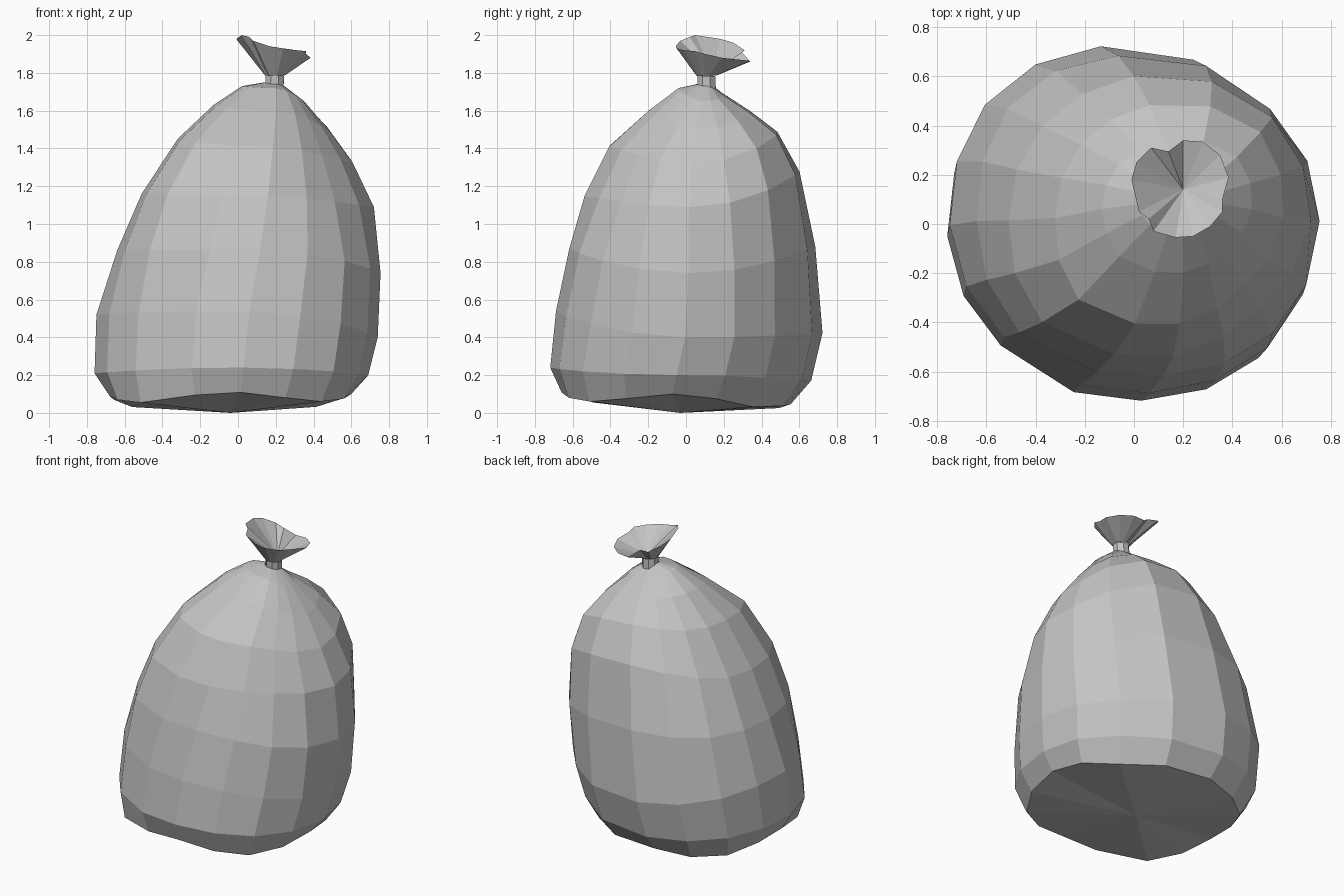
import bpy
import math

cube = bpy.data.objects.get("Cube")
if cube:
    bpy.data.objects.remove(cube, do_unlink=True)

grey = bpy.data.materials.new("grey plastic")
grey.use_nodes = True
colour = (0.55, 0.55, 0.55, 1)
grey.diffuse_color = colour
grey.node_tree.nodes["Principled BSDF"].inputs["Base Color"].default_value = colour


def loft(name, rings, start=None, end=None):
    """Skin equal-sized rings, with an optional closing fan at either end."""
    n = len(rings[0])
    verts = [p for ring in rings for p in ring]
    faces = []
    for r in range(len(rings) - 1):
        for i in range(n):
            j = (i + 1) % n
            a, b = r * n, (r + 1) * n
            faces.append((a + i, a + j, b + j, b + i))
    if start:
        verts.append(start)
        faces += [((i + 1) % n, i, len(verts) - 1) for i in range(n)]
    if end:
        verts.append(end)
        base = (len(rings) - 1) * n
        faces += [(base + i, base + (i + 1) % n, len(verts) - 1) for i in range(n)]
    mesh = bpy.data.meshes.new(name)
    mesh.from_pydata(verts, [], faces)
    mesh.materials.append(grey)
    obj = bpy.data.objects.new(name, mesh)
    bpy.context.collection.objects.link(obj)
    return obj


def slanted_ring(angles, left, right, front, back, bulges=(0, 0, 0, 0), drop=0):
    """Oval through four (offset, height) extremes, bulged on its four diagonals."""
    pts = []
    for deg in angles:
        c, s = math.cos(math.radians(deg)), math.sin(math.radians(deg))
        diagonal = (2 * s * c) ** 2
        bulge = bulges[int(deg % 360 // 90)] * diagonal
        x = (left[0] + right[0]) / 2 + ((right[0] - left[0]) / 2 + bulge) * c
        y = (front[0] + back[0]) / 2 + ((back[0] - front[0]) / 2 + bulge) * s
        z = c * c * (right if c > 0 else left)[1] + s * s * (back if s > 0 else front)[1]
        pts.append((x, y, z - drop * diagonal))
    return pts


# Bag body: slumped, leaning rings with slightly uneven creases
ANGLES = [-2, 20, 43, 70, 100, 121, 141, 161, 182, 203, 224, 253, 275, 296, 315, 335]
RINGS = [
    ((-.68, .09), (.60, .10), (-.66, .11), (.56, .05), (-.02, .03, .02, .04), .045),
    ((-.76, .21), (.69, .20), (-.72, .24), (.67, .17), (-.04, .03, -.02, .04)),
    ((-.75, .52), (.74, .40), (-.69, .54), (.73, .42), (-.05, .03, -.02, .03)),
    ((-.64, .86), (.755, .74), (-.62, .87), (.69, .88), (-.02, .04, .03, .02)),
    ((-.51, 1.16), (.72, 1.09), (-.54, 1.15), (.61, 1.28), (.01, 0, .05, -.04)),
    ((-.32, 1.45), (.61, 1.32), (-.41, 1.41), (.49, 1.49), (.04, 0, .05, -.04)),
    ((-.13, 1.63), (.48, 1.50), (-.20, 1.60), (.34, 1.60), (.03, 0, .02, -.02)),
    ((.02, 1.73), (.35, 1.65), (-.04, 1.72), (.21, 1.68)),
    ((.14, 1.75), (.245, 1.73), (.06, 1.74), (.15, 1.72)),
]
loft("bag_body", [slanted_ring(ANGLES, *r) for r in RINGS], start=(-.04, -.03, 0))

# Tied neck
OCTAGON = [i * 45 + 22 for i in range(8)]
neck = [slanted_ring(OCTAGON, (x - r, z), (x + r, z - .01), (y - r, z + .01), (y + r, z - .01))
        for x, y, z, r in ((.193, .11, 1.72, .052), (.195, .107, 1.79, .052))]
loft("tied_neck", neck)

# Flared, ragged mouth above the tie
RIM = [(.385, .19, 1.88), (.35, .28, 1.87), (.28, .335, 1.865), (.20, .34, 1.86),
       (.14, .295, 1.91), (.07, .31, 1.92), (.01, .25, 1.96), (-.01, .18, 1.98),
       (.02, .05, 2.0), (.06, .02, 1.99), (.08, -.03, 1.97), (.17, -.055, 1.94),
       (.24, -.05, 1.93), (.31, -.01, 1.92), (.36, .05, 1.915), (.36, .10, 1.90)]
throat = []
for x, y, z in RIM:
    a = math.atan2(y - .14, x - .2)
    throat.append((.195 + .052 * math.cos(a), .107 + .052 * math.sin(a), 1.785))
loft("flared_mouth", [throat, RIM], end=(.2, .14, 1.80))
